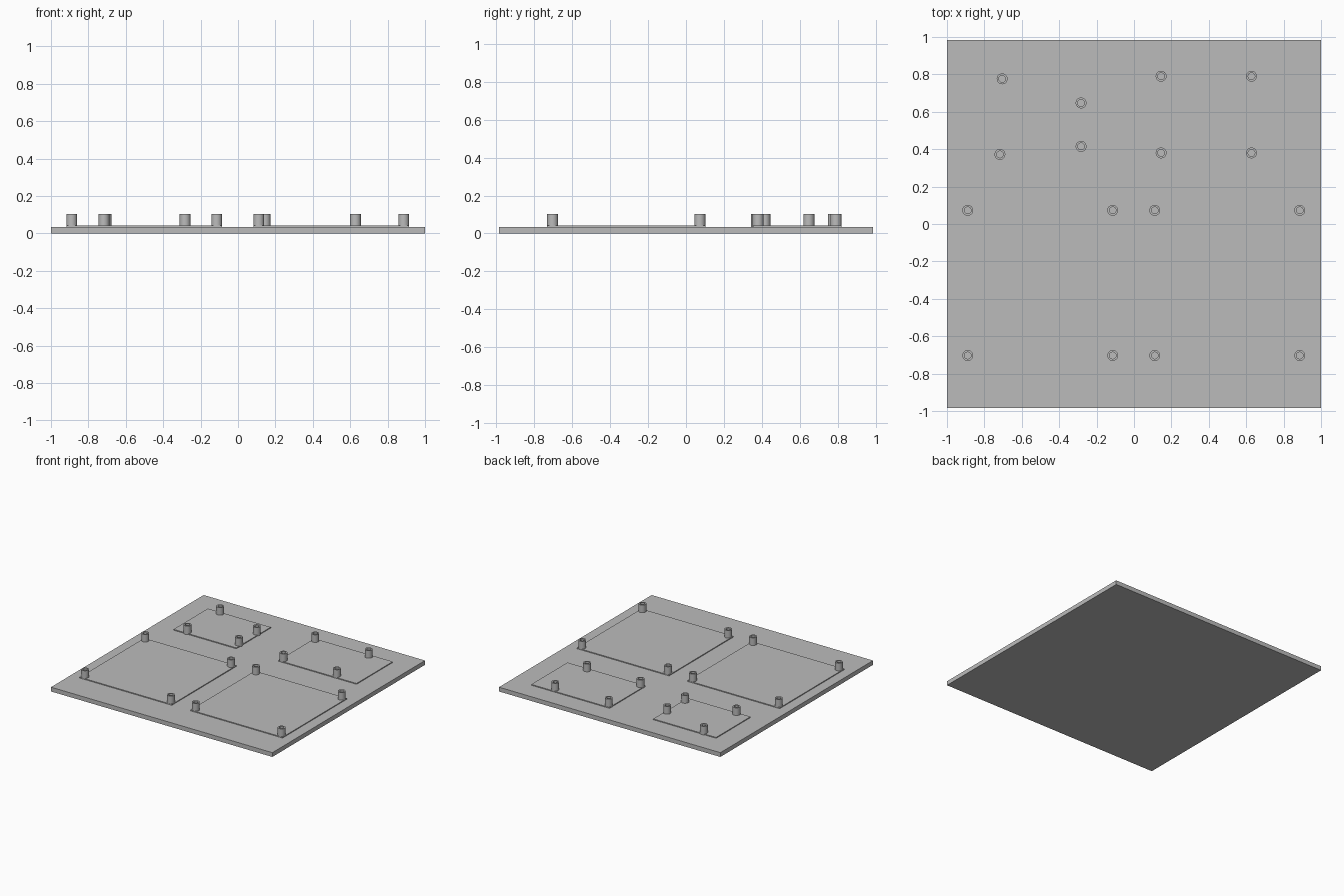
import bpy
import bmesh
import math

old = bpy.data.objects.get("Cube")
if old:
    bpy.data.objects.remove(old)

PLATE_TOP = 0.035
PAD_TOP = 0.042
POST_TOP = 0.104
SIDES = 32

grey = bpy.data.materials.new("plain grey")
grey.use_nodes = True
colour = (0.5, 0.5, 0.5, 1)
grey.diffuse_color = colour
grey.node_tree.nodes["Principled BSDF"].inputs["Base Color"].default_value = colour


def finish(name, bm):
    mesh = bpy.data.meshes.new(name)
    bmesh.ops.recalc_face_normals(bm, faces=bm.faces)
    bm.to_mesh(mesh)
    bm.free()
    mesh.materials.append(grey)
    obj = bpy.data.objects.new(name, mesh)
    bpy.context.collection.objects.link(obj)
    return obj


def box(name, x0, x1, y0, y1, z0, z1):
    bm = bmesh.new()
    bmesh.ops.create_cube(bm, size=1)
    for v in bm.verts:
        v.co.x = x1 if v.co.x > 0 else x0
        v.co.y = y1 if v.co.y > 0 else y0
        v.co.z = z1 if v.co.z > 0 else z0
    return finish(name, bm)


def standoff(name, x, y, outer=0.029, inner=0.018):
    # Hollow post: spin a closed wall section around the post axis
    bm = bmesh.new()
    section = [(outer, PLATE_TOP), (outer, POST_TOP), (inner, POST_TOP), (inner, PLATE_TOP)]
    verts = [bm.verts.new((r, 0, z)) for r, z in section]
    edges = [bm.edges.new((verts[i], verts[i - 1])) for i in range(4)]
    bmesh.ops.spin(bm, geom=verts + edges, cent=(0, 0, 0), axis=(0, 0, 1),
                   angle=math.tau, steps=SIDES, use_duplicate=False)
    bmesh.ops.remove_doubles(bm, verts=bm.verts, dist=0.0001)
    obj = finish(name, bm)
    obj.location = (x, y, 0)
    bpy.ops.object.select_all(action="DESELECT")
    obj.select_set(True)
    bpy.context.view_layer.objects.active = obj
    bpy.ops.object.shade_smooth_by_angle(angle=math.radians(30))


def grid(xs, ys):
    return [(x, y) for x in xs for y in ys]


# Base plate
box("base_plate", -1, 1, -0.985, 0.985, 0, PLATE_TOP)

# Raised board pads with their mounting posts
boards = {
    "back_right": ((-0.83, -0.262, 0.353, 0.797),
                   [(-0.705, 0.776), (-0.717, 0.372), (-0.283, 0.647), (-0.283, 0.415)]),
    "back_left": ((0.118, 0.824, 0.353, 0.82), grid((0.145, 0.628), (0.38, 0.79))),
    "front_right": ((-0.918, -0.085, -0.732, 0.102), grid((-0.889, -0.114), (-0.703, 0.073))),
    "front_left": ((0.082, 0.915, -0.732, 0.102), grid((0.111, 0.886), (-0.703, 0.073))),
}
for place, (bounds, posts) in boards.items():
    box(place + "_pad", *bounds, PLATE_TOP - 0.005, PAD_TOP)
    for number, (x, y) in enumerate(posts, 1):
        standoff(f"{place}_standoff_{number}", x, y)
